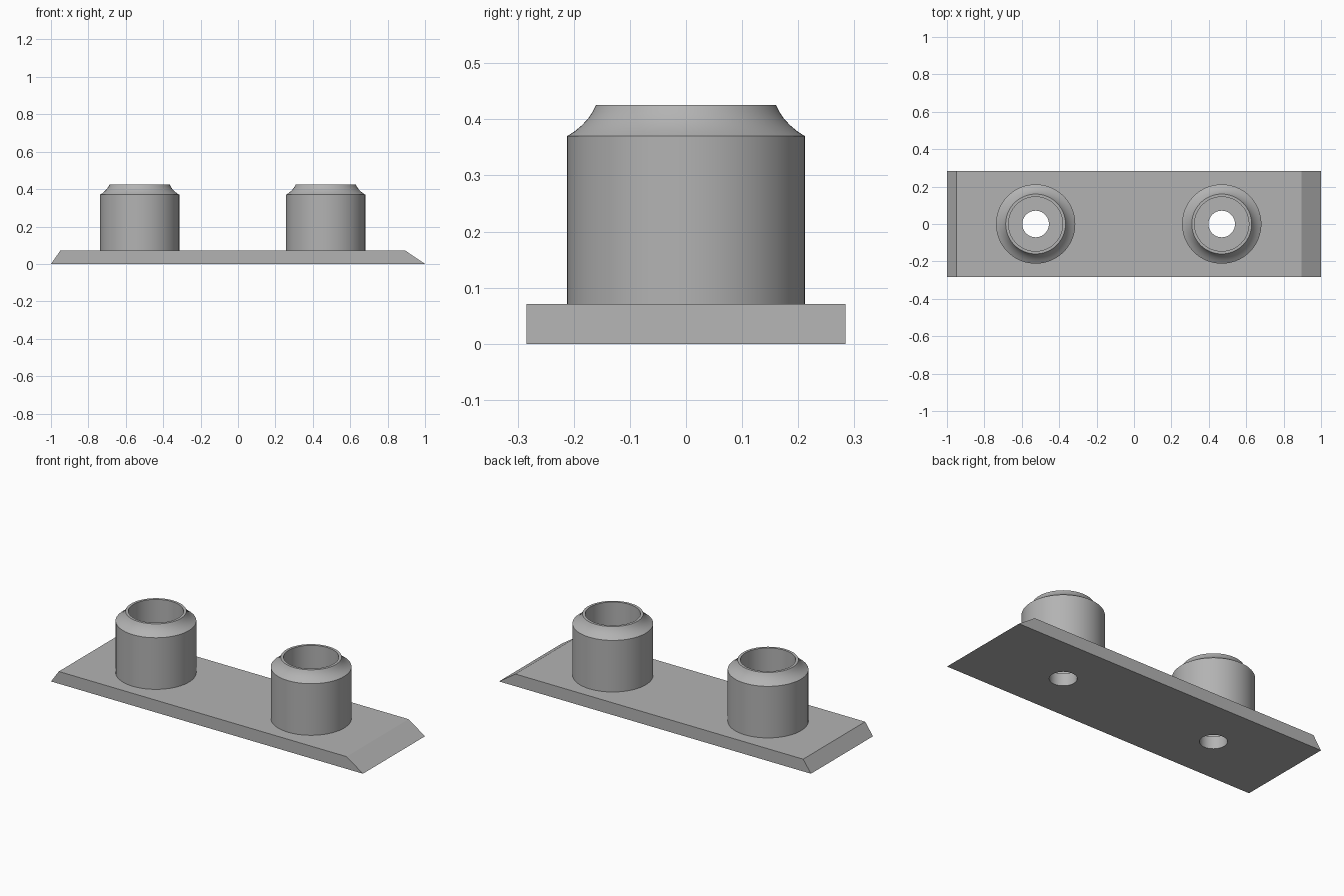
import bpy, bmesh, math
from mathutils import Matrix, Vector

cube = bpy.data.objects.get("Cube")
if cube:
    bpy.data.objects.remove(cube, do_unlink=True)

PLATE_TOP = 0.071
HALF_DEPTH = 0.284
BOSS_X = {"right": -0.526, "left": 0.469}
SEGMENTS = 72

grey = bpy.data.materials.new("plain grey")
colour = (0.45, 0.45, 0.45, 1)
grey.diffuse_color = colour
grey.use_nodes = True
grey.node_tree.nodes["Principled BSDF"].inputs["Base Color"].default_value = colour


def make_object(name, bm):
    bmesh.ops.recalc_face_normals(bm, faces=bm.faces)
    mesh = bpy.data.meshes.new(name)
    bm.to_mesh(mesh)
    bm.free()
    mesh.materials.append(grey)
    obj = bpy.data.objects.new(name, mesh)
    bpy.context.collection.objects.link(obj)
    return obj


def smooth(obj):
    bpy.ops.object.select_all(action="DESELECT")
    obj.select_set(True)
    bpy.context.view_layer.objects.active = obj
    bpy.ops.object.shade_smooth_by_angle(angle=math.radians(30))


def lathe(name, profile, x):
    """Spin a closed (radius, height) profile around a vertical axis at x."""
    bm = bmesh.new()
    verts = [bm.verts.new((r, 0, z)) for r, z in profile]
    edges = [bm.edges.new((a, b)) for a, b in zip(verts, verts[1:] + verts[:1])]
    bmesh.ops.spin(bm, geom=verts + edges, cent=(0, 0, 0), axis=(0, 0, 1),
                   angle=math.tau, steps=SEGMENTS)
    bmesh.ops.remove_doubles(bm, verts=bm.verts, dist=1e-5)
    obj = make_object(name, bm)
    obj.location.x = x
    smooth(obj)
    return obj


# Base plate: trapezoid side profile, with unequal end slopes
bm = bmesh.new()
outline = [(-1, 0), (1, 0), (0.895, PLATE_TOP), (-0.95, PLATE_TOP)]
side = bm.faces.new([bm.verts.new((x, -HALF_DEPTH, z)) for x, z in outline])
extruded = bmesh.ops.extrude_face_region(bm, geom=[side])["geom"]
bmesh.ops.translate(bm, vec=Vector((0, 2 * HALF_DEPTH, 0)),
                    verts=[g for g in extruded if isinstance(g, bmesh.types.BMVert)])
plate = make_object("base_plate", bm)

# Screw holes through the plate
for which, x in BOSS_X.items():
    bm = bmesh.new()
    bmesh.ops.create_cone(bm, cap_ends=True, segments=SEGMENTS, radius1=0.071,
                          radius2=0.071, depth=0.4, matrix=Matrix.Translation((x, 0, 0)))
    cutter = make_object(which + "_hole_cutter", bm)
    cutter.hide_render = True
    mod = plate.modifiers.new(which + "_hole", "BOOLEAN")
    mod.operation, mod.solver, mod.object = "DIFFERENCE", "EXACT", cutter
    bpy.context.view_layer.objects.active = plate
    bpy.ops.object.modifier_apply(modifier=mod.name)
    bpy.data.objects.remove(cutter, do_unlink=True)
smooth(plate)

# Hollow bosses with a concave shoulder below a narrow rim
foot = PLATE_TOP - 0.01
boss_profile = [(0.145, foot), (0.212, foot), (0.212, 0.37), (0.198, 0.379),
                (0.185, 0.390), (0.174, 0.402), (0.166, 0.414), (0.16, 0.426),
                (0.145, 0.426)]
for which, x in BOSS_X.items():
    lathe(which + "_boss", boss_profile, x)
